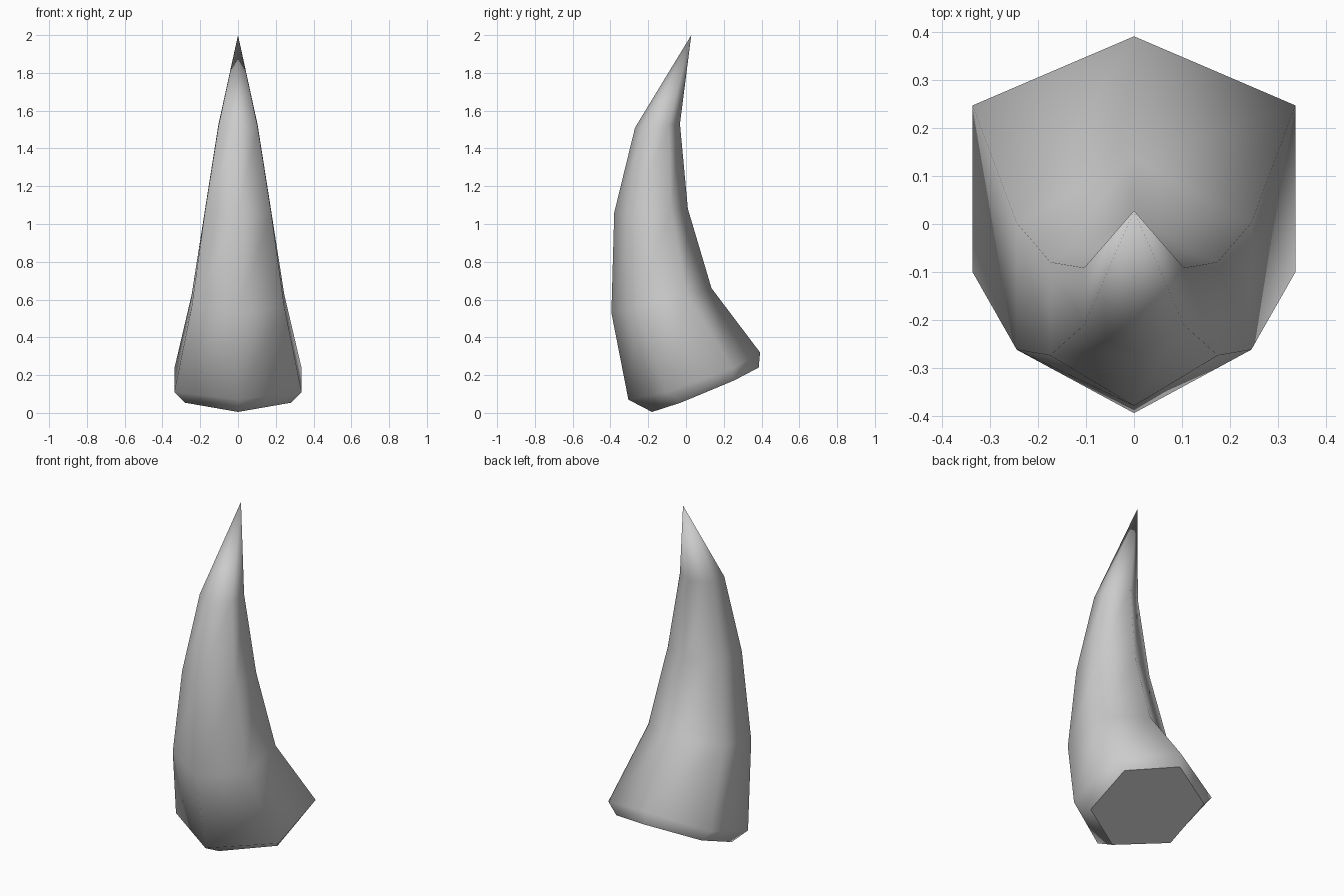
import bpy
import bmesh
from mathutils import Vector

default_cube = bpy.data.objects.get("Cube")
if default_cube:
    bpy.data.objects.remove(default_cube, do_unlink=True)


def make_material(name, colour):
    material = bpy.data.materials.new(name)
    material.use_nodes = True
    material.diffuse_color = colour
    material.node_tree.nodes["Principled BSDF"].inputs["Base Color"].default_value = colour
    return material


def hexagon_ring(bm, half_width, front, back, side_shift=(0, 0)):
    """Tilted six-sided section with corners on the front and back centre line."""
    front, back = Vector((0, *front)), Vector((0, *back))
    shift = Vector((0, *side_shift))
    near = front.lerp(back, 0.25) + shift
    far = front.lerp(back, 0.75) + shift
    out = Vector((half_width, 0, 0))
    points = [front, near + out, far + out, back, far - out, near - out]
    return [bm.verts.new(p) for p in points]


# Sections from the base to below the tip: half width, front (y, z), back (y, z)
sections = [
    (0.28, (-0.18, 0.005), (0.385, 0.24), (0.01, -0.01)),
    (0.337, (-0.305, 0.07), (0.392, 0.32), (0.03, -0.022)),
    (0.245, (-0.395, 0.53), (0.135, 0.66)),
    (0.175, (-0.38, 1.06), (0.01, 1.08), (0.008, 0)),
    (0.104, (-0.27, 1.51), (-0.032, 1.53)),
]

bm = bmesh.new()
rings = [hexagon_ring(bm, *section) for section in sections]
tip = bm.verts.new((0, 0.028, 2.0))

# Curved sides of the horn
for lower, upper in zip(rings, rings[1:]):
    for i in range(6):
        j = (i + 1) % 6
        bm.faces.new((lower[i], lower[j], upper[j], upper[i]))

# Pointed end
for i in range(6):
    bm.faces.new((rings[-1][i], rings[-1][(i + 1) % 6], tip))

# Flat base, the only face that is not smooth
base = bm.faces.new(list(reversed(rings[0])))
for face in bm.faces:
    face.smooth = face is not base

mesh = bpy.data.meshes.new("horn")
bm.to_mesh(mesh)
bm.free()
mesh.materials.append(make_material("plain grey", (0.6, 0.6, 0.6, 1)))
horn = bpy.data.objects.new("horn", mesh)
bpy.context.collection.objects.link(horn)
